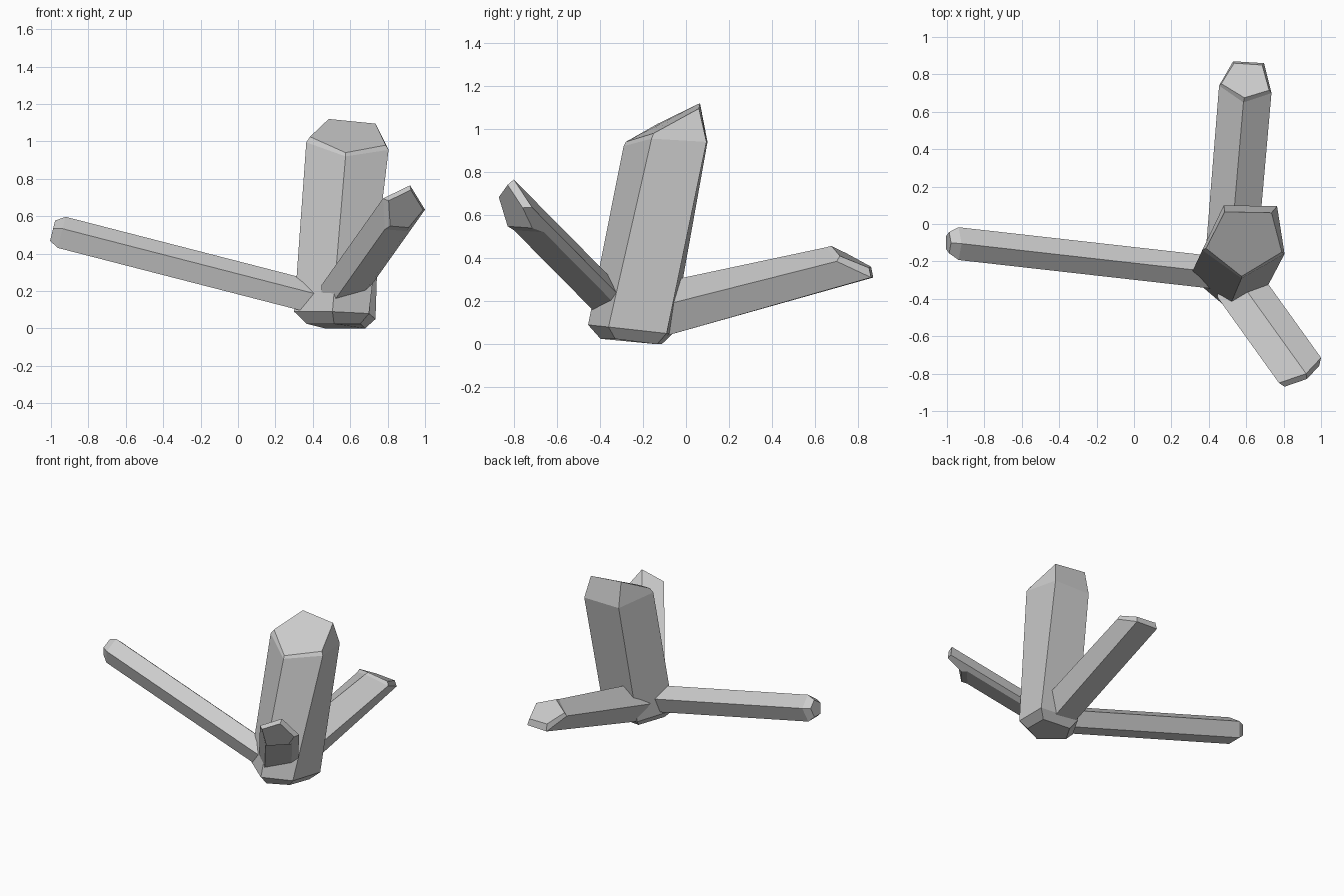
import bpy, bmesh, math
from mathutils import Vector

if "Cube" in bpy.data.objects:
    bpy.data.objects.remove(bpy.data.objects["Cube"])


def inset(ring, factor, push):
    """Shrink a ring towards its centre and slide it along push."""
    ring = [Vector(p) for p in ring]
    mid = sum(ring, Vector()) / len(ring)
    return [mid + (p - mid) * factor + Vector(push) for p in ring]


def shifted(ring, offset):
    return [Vector(p) + Vector(offset) for p in ring]


def crystal(name, *rings):
    """Flat-sided shard skinned through matching rings, closed at both ends."""
    bm = bmesh.new()
    loops = [[bm.verts.new(p) for p in ring] for ring in rings]
    n = len(loops[0])
    for low, high in zip(loops, loops[1:]):
        for i in range(n):
            j = (i + 1) % n
            bm.faces.new((low[i], low[j], high[j], high[i]))
    bm.faces.new(loops[0][::-1])
    bm.faces.new(loops[-1])
    bmesh.ops.recalc_face_normals(bm, faces=bm.faces)
    mesh = bpy.data.meshes.new(name)
    bm.to_mesh(mesh)
    bm.free()
    obj = bpy.data.objects.new(name, mesh)
    bpy.context.collection.objects.link(obj)
    return obj


# Large upright crystal with a slanted top
main_base = [(0.30, -0.28, 0.09), (0.505, -0.455, 0.09), (0.70, -0.36, 0.08),
             (0.735, -0.09, 0.05), (0.44, -0.06, 0.05)]
main_shoulder = [(0.365, -0.14, 0.995), (0.575, -0.29, 0.92), (0.805, -0.16, 0.955),
                 (0.765, 0.095, 0.94), (0.48, 0.10, 0.94)]
main_top = [(0.385, -0.13, 1.025), (0.575, -0.28, 0.94), (0.79, -0.15, 0.98),
            (0.735, 0.06, 1.095), (0.485, 0.065, 1.12)]
main_foot = [(p.x, p.y, 0.0 if p.y > -0.2 else 0.025) for p in inset(main_base, 0.72, (0, 0, 0))]
crystal("main_crystal", main_foot, main_base, main_shoulder, main_top)

# Long thin crystal leaning left
def pentagon(centre, radius):
    x, y, z = centre
    angles = [math.radians(90 + 72 * i) for i in range(5)]
    return [(x + 0.25 * radius * math.sin(a), y + radius * math.cos(a), z + radius * math.sin(a))
            for a in angles]


left_shoulder = pentagon((-0.945, -0.105, 0.505), 0.092)
left_base = pentagon((0.50, -0.268, 0.133), 0.092)
left_tip = inset(left_shoulder, 0.65, (-0.048, 0.005, 0.012))
crystal("left_crystal", inset(left_base, 0.7, (0.05, 0, -0.01)), left_base,
        left_shoulder, left_tip)

# Low crystal leaning back
back_shoulder = [(0.585, 0.65, 0.45), (0.735, 0.70, 0.385), (0.695, 0.86, 0.31),
                 (0.53, 0.87, 0.31), (0.455, 0.74, 0.395)]
back_tip = [(0.59, 0.675, 0.457), (0.722, 0.715, 0.41), (0.685, 0.85, 0.355),
            (0.535, 0.86, 0.36), (0.467, 0.75, 0.42)]
back_base = [(0.51, -0.22, 0.265), (0.66, -0.15, 0.17), (0.61, -0.09, 0.04),
             (0.45, -0.09, 0.04), (0.385, -0.13, 0.17)]
crystal("back_crystal", inset(back_base, 0.7, (0, -0.06, -0.02)), back_base,
        back_shoulder, back_tip)

# Short crystal leaning forward and right
front_shoulder = [(0.92, -0.80, 0.765), (1.0, -0.715, 0.635), (0.905, -0.66, 0.52),
                  (0.785, -0.80, 0.53), (0.775, -0.85, 0.695)]
front_base = shifted(front_shoulder, (-0.33, 0.46, -0.465))
crystal("front_crystal", inset(front_base, 0.7, (-0.02, 0.03, -0.02)), front_base,
        front_shoulder, inset(front_shoulder, 0.82, (0.012, -0.035, 0.0)))
